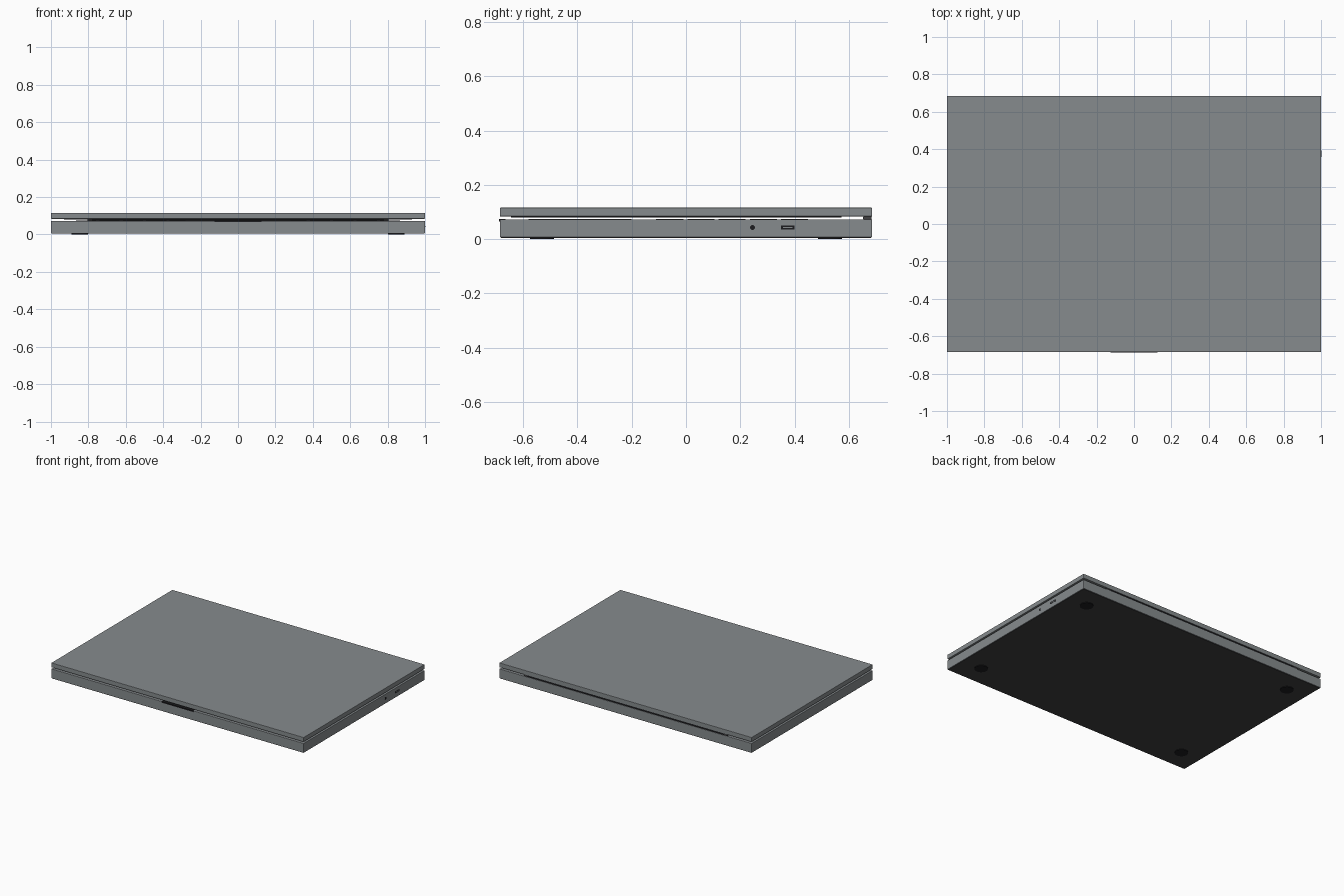
import bpy, bmesh, math
from mathutils import Matrix

if "Cube" in bpy.data.objects:
    bpy.data.objects.remove(bpy.data.objects["Cube"])


def material(name, rgb):
    m = bpy.data.materials.new(name)
    m.diffuse_color = (*rgb, 1)
    m.use_nodes = True
    m.node_tree.nodes["Principled BSDF"].inputs["Base Color"].default_value = m.diffuse_color
    return m


METAL = material("grey_metal", (0.24, 0.26, 0.27))
BOTTOM = material("dark_plastic", (0.05, 0.05, 0.053))
BLACK = material("black_rubber", (0.012, 0.012, 0.014))


def finish(name, bm, mat):
    mesh = bpy.data.meshes.new(name)
    bm.to_mesh(mesh)
    bm.free()
    mesh.materials.append(mat)
    ob = bpy.data.objects.new(name, mesh)
    bpy.context.collection.objects.link(ob)
    return ob


def add_box(bm, x0, x1, y0, y1, z0, z1):
    m = (Matrix.Translation(((x0 + x1) / 2, (y0 + y1) / 2, (z0 + z1) / 2))
         @ Matrix.Diagonal((x1 - x0, y1 - y0, z1 - z0, 1)))
    bmesh.ops.create_cube(bm, size=1, matrix=m)


def box(name, x0, x1, y0, y1, z0, z1, mat, bevel=0):
    bm = bmesh.new()
    add_box(bm, x0, x1, y0, y1, z0, z1)
    ob = finish(name, bm, mat)
    if bevel:
        mod = ob.modifiers.new("soft_edge", "BEVEL")
        mod.width, mod.segments = bevel, 2
    return ob


def cylinder(name, loc, r, depth, mat, axis="Z", sides=32):
    rot = Matrix.Rotation(math.pi / 2, 4, "Y") if axis == "X" else Matrix()
    bm = bmesh.new()
    bmesh.ops.create_cone(bm, cap_ends=True, segments=sides, radius1=r, radius2=r,
                          depth=depth, matrix=Matrix.Translation(loc) @ rot)
    for f in bm.faces:
        f.smooth = len(f.verts) == 4
    for e in bm.edges:
        e.smooth = all(len(f.verts) == 4 for f in e.link_faces)
    return finish(name, bm, mat)


W, D = 1.0, 0.685

# Main shells
box("base_body", -W, W, -D, D, 0.007, 0.073, METAL, 0.002)
box("bottom_plate", -W + 0.003, W - 0.003, -D + 0.003, D - 0.003, 0.004, 0.009, BOTTOM)
box("lid", -W, W, -D, D, 0.084, 0.116, METAL, 0.002)

# Screen panel under the lid
box("screen_panel", -0.93, 0.93, -0.645, 0.572, 0.0805, 0.085, BLACK)

# Keyboard and touchpad on the deck
bm = bmesh.new()
for row in range(5):
    y = 0.40 - row * 0.115
    for col in range(14):
        x = -0.812 + col * 0.125
        if row == 4 and 4 <= col <= 8:
            continue
        add_box(bm, x - 0.054, x + 0.054, y - 0.05, y + 0.05, 0.072, 0.0745)
add_box(bm, -0.366, 0.242, -0.11, -0.01, 0.072, 0.0745)
finish("keys", bm, BLACK)
box("touchpad", -0.28, 0.28, -0.58, -0.2, 0.072, 0.0735, BOTTOM)

# Hinge along the back edge
cylinder("hinge_bar", (0, 0.668, 0.078), 0.0155, 1.56, BLACK, "X", 24)
for side in (-1, 1):
    cylinder("hinge_end", (side * 0.79, 0.668, 0.078), 0.0155, 0.03, BOTTOM, "X", 24)

# Finger notch at the front edge
box("opening_notch", -0.125, 0.125, -D - 0.003, -D + 0.02, 0.066, 0.074, BLACK)

# Ports on the right side
box("slot_port", W - 0.02, W + 0.0008, 0.35, 0.40, 0.036, 0.050, BLACK)
box("port_tongue", W - 0.02, W + 0.0014, 0.358, 0.392, 0.041, 0.045, METAL)
cylinder("round_port", (W - 0.009, 0.245, 0.043), 0.009, 0.0196, BLACK, "X", 20)

# Rubber feet
for sx in (-1, 1):
    for y in (-0.53, 0.53):
        cylinder("foot", (sx * 0.845, y, 0.0035), 0.044, 0.007, BLACK)
